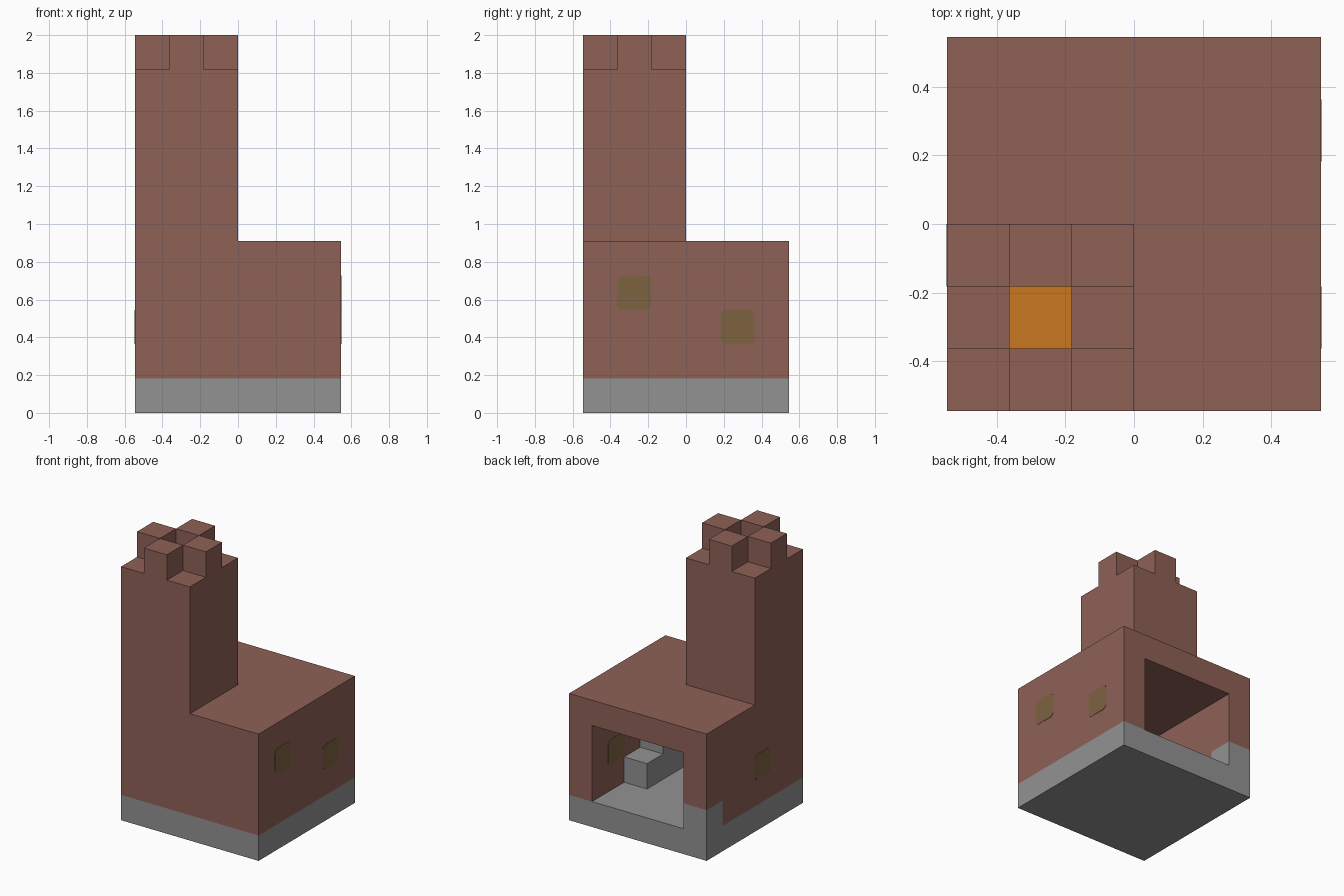
import bpy, bmesh
from mathutils import Vector

cube = bpy.data.objects.get("Cube")
if cube:
    bpy.data.objects.remove(cube, do_unlink=True)

CELL = 2 / 11  # the model is laid out on a grid of cubes
HALF = 3 * CELL


def material(name, rgb):
    m = bpy.data.materials.new(name)
    m.use_nodes = True
    color = (*rgb, 1)
    m.diffuse_color = color
    bsdf = next(n for n in m.node_tree.nodes if n.type == "BSDF_PRINCIPLED")
    bsdf.inputs["Base Color"].default_value = color
    bsdf.inputs["Roughness"].default_value = 0.9
    return m


BRICK = material("brick brown", (0.275, 0.12, 0.094))
STONE = material("stone grey", (0.29, 0.29, 0.29))
FIRE = material("fire orange", (0.58, 0.185, 0.016))
MOSS = material("moss olive", (0.21, 0.125, 0.053))


def block(x, y, z):
    """Set of grid cells within three (start, end) ranges."""
    return {(i, j, k) for i in range(*x) for j in range(*y) for k in range(*z)}


def corner(p):
    return Vector(p) * CELL - Vector((HALF, HALF, 0))


def finish(bm, name, mat):
    mesh = bpy.data.meshes.new(name)
    bm.to_mesh(mesh)
    bm.free()
    mesh.materials.append(mat)
    bpy.context.collection.objects.link(bpy.data.objects.new(name, mesh))


def build(name, cells, mat, solid):
    """Skin the cells with the faces that touch no other solid cell."""
    bm = bmesh.new()
    for cell in cells:
        for axis in range(3):
            for side in (0, 1):
                step = [0, 0, 0]
                step[axis] = 2 * side - 1
                if tuple(c + s for c, s in zip(cell, step)) in solid:
                    continue
                quad = []
                for u, v in ((0, 0), (1, 0), (1, 1), (0, 1)):
                    p = list(cell)
                    p[axis] += side
                    p[(axis + 1) % 3] += u
                    p[(axis + 2) % 3] += v
                    quad.append(bm.verts.new(corner(p)))
                bm.faces.new(quad if side else quad[::-1])
    bmesh.ops.remove_doubles(bm, verts=bm.verts, dist=0.001)
    bmesh.ops.dissolve_limit(bm, angle_limit=0.01, verts=bm.verts, edges=bm.edges)
    finish(bm, name, mat)


# Hollow house open at the back, on a stone slab with one raised corner stone
shaft = block((1, 2), (1, 2), (1, 11))
room = block((1, 5), (1, 6), (1, 4))
corner_stone = block((0, 1), (5, 6), (1, 2))
parts = {
    "foundation": (block((0, 6), (0, 6), (0, 1)) | corner_stone, STONE),
    "house_walls": (block((0, 6), (0, 6), (1, 5)) - room - shaft - corner_stone, BRICK),
    "chimney_tower": (block((0, 3), (0, 3), (5, 10)) - shaft, BRICK),
    "tower_merlons": ({(1, 0, 10), (0, 1, 10), (2, 1, 10), (1, 2, 10)}, BRICK),
    "hearth_fire": (block((1, 2), (1, 2), (1, 2)), FIRE),
}

# Stone steps rising along the inside wall
steps = set()
for n in range(3):
    steps |= block((4, 5), (3 - n, 4 - n), (1, 2 + n))
parts["inner_steps"] = (steps, STONE)

solid = set().union(*(cells for cells, mat in parts.values()))
for name, (cells, mat) in parts.items():
    build(name, cells, mat, solid)


# Mossy bricks, as thin round-cornered plates on both sides of the wall
def moss_plate(name, x, j, k):
    bm = bmesh.new()
    bmesh.ops.create_cube(bm, size=1)
    for v in bm.verts:
        v.co = Vector((v.co.x * 0.004, v.co.y * CELL, v.co.z * CELL))
    edges = [e for e in bm.edges if abs(e.verts[0].co.x - e.verts[1].co.x) > 0.001]
    bmesh.ops.bevel(bm, geom=edges, offset=0.03, segments=3, profile=0.5, affect="EDGES")
    bmesh.ops.translate(bm, verts=bm.verts, vec=corner((x, j + 0.5, k + 0.5)))
    finish(bm, name, MOSS)


for i, j, k in ((5, 1, 3), (5, 4, 2), (0, 2, 2)):
    for side in (0, 1):
        moss_plate(f"moss_patch_{i}_{j}_{side}", i + side, j, k)
